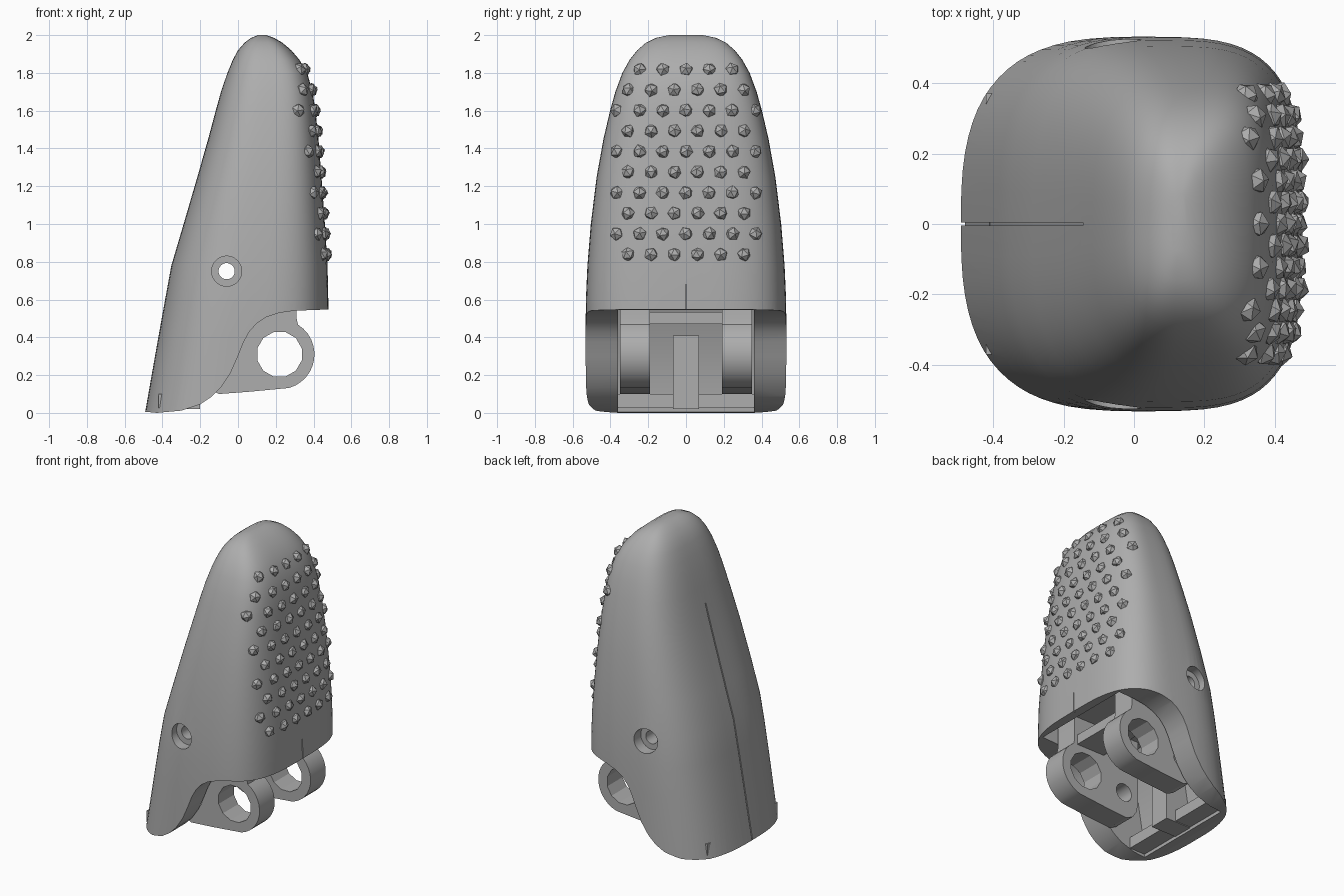
import bpy, bmesh, math, random
from mathutils import Matrix, Vector, Euler

random.seed(4)
cube = bpy.data.objects.get("Cube")
if cube:
    bpy.data.objects.remove(cube, do_unlink=True)

grey = bpy.data.materials.new("plain_grey")
grey.use_nodes = True
GREY = (0.42, 0.42, 0.42, 1)
grey.diffuse_color = GREY
grey.node_tree.nodes["Principled BSDF"].inputs["Base Color"].default_value = GREY


def make(name, bm):
    bmesh.ops.recalc_face_normals(bm, faces=bm.faces)
    me = bpy.data.meshes.new(name)
    bm.to_mesh(me)
    bm.free()
    me.materials.append(grey)
    ob = bpy.data.objects.new(name, me)
    bpy.context.collection.objects.link(ob)
    return ob


def prism(name, pts, y0, y1):
    """Extrude an x-z outline from y0 to y1."""
    bm = bmesh.new()
    a = [bm.verts.new((x, y0, z)) for x, z in pts]
    b = [bm.verts.new((x, y1, z)) for x, z in pts]
    n = len(pts)
    bm.faces.new(a)
    bm.faces.new(b[::-1])
    for i in range(n):
        bm.faces.new((a[i], a[(i + 1) % n], b[(i + 1) % n], b[i]))
    return make(name, bm)


def box(name, x0, x1, y0, y1, z0, z1):
    return prism(name, [(x0, z0), (x1, z0), (x1, z1), (x0, z1)], y0, y1)


def disc(x, z, r, n):
    return [(x + r * math.cos(2 * math.pi * (i + .5) / n),
             z + r * math.sin(2 * math.pi * (i + .5) / n)) for i in range(n)]


def cut(target, cutter):
    """Subtract the cutter and discard it."""
    mod = target.modifiers.new("cut", 'BOOLEAN')
    mod.operation = 'DIFFERENCE'
    mod.solver = 'EXACT'
    mod.object = cutter
    bpy.context.view_layer.objects.active = target
    bpy.ops.object.modifier_apply(modifier=mod.name)
    bpy.data.objects.remove(cutter, do_unlink=True)


def smooth(ob, angle=35):
    bpy.ops.object.select_all(action='DESELECT')
    ob.select_set(True)
    bpy.context.view_layer.objects.active = ob
    bpy.ops.object.shade_smooth_by_angle(angle=math.radians(angle))


# Fingertip sections: height, back x, front x, half width
SECTIONS = [
    (-.10, -.51, .48, .53), (.40, -.422, .48, .532), (.60, -.386, .478, .53),
    (.78, -.353, .474, .522), (1.0, -.288, .46, .504), (1.25, -.215, .442, .473),
    (1.45, -.158, .426, .437), (1.6, -.118, .41, .402), (1.7, -.09, .395, .374),
    (1.8, -.056, .366, .337), (1.87, -.027, .325, .298), (1.92, .0, .282, .258),
    (1.96, .035, .235, .212), (1.985, .068, .192, .16), (2.0, .105, .15, .09)]
N_BACK, N_FRONT = 2.8, 3.4


def section(z):
    for lo, hi in zip(SECTIONS, SECTIONS[1:]):
        if z <= hi[0]:
            t = (z - lo[0]) / (hi[0] - lo[0])
            return [p + (q - p) * t for p, q in zip(lo[1:], hi[1:])]
    return SECTIONS[-1][1:]


def front_x(y, z):
    xl, xr, h = section(z)
    return (xl + xr) / 2 + (xr - xl) / 2 * max(0, 1 - abs(y / h) ** N_FRONT) ** (1 / N_FRONT)


# Outer body lofted through rounded-square sections
SEG = 72
bm = bmesh.new()
rings = []
for z, xl, xr, h in SECTIONS:
    ring = []
    for i in range(SEG):
        a = 2 * math.pi * i / SEG
        c, s = math.cos(a), math.sin(a)
        e = 2 / (N_FRONT if c > 0 else N_BACK)
        x = (xl + xr) / 2 + (xr - xl) / 2 * math.copysign(abs(c) ** e, c)
        ring.append(bm.verts.new((x, h * math.copysign(abs(s) ** e, s), z)))
    rings.append(ring)
for a, b in zip(rings, rings[1:]):
    for i in range(SEG):
        j = (i + 1) % SEG
        bm.faces.new((a[i], a[j], b[j], b[i]))
bm.faces.new(rings[0][::-1])
bm.faces.new(rings[-1])
body = make("fingertip_body", bm)

# Curved underside
cut(body, prism("underside_cutter", [
    (-.7, .01), (-.49, .006), (-.43, 0), (-.3, .012), (-.2, .045), (-.14, .085), (-.09, .135),
    (-.04, .21), (0, .3), (.03, .375), (.06, .43), (.1, .475), (.15, .507),
    (.22, .53), (.3, .541), (.7, .556), (.7, -.4), (-.7, -.4)], -.8, .8))

# Hinge cavity
cut(body, prism("cavity_cutter", [
    (-.40, -.2), (-.38, .1), (-.3, .58), (-.24, .66), (.36, .66), (.42, .6), (.42, -.2)],
    -.36, .36))

# Cross pin hole with counterbores
cut(body, prism("pin_cutter", disc(-.06, .75, .043, 20), -.8, .8))
for s in (-1, 1):
    cut(body, prism("counterbore_cutter", disc(-.06, .75, .08, 28), *sorted((s * .45, s * .8))))

# Back seam and short front seam
back = [(x, z) for z, x, _, _ in SECTIONS if z < 1.5] + [(-.145, 1.5)]
cut(body, prism("seam_cutter", [(x + .012, z) for x, z in back]
                + [(x - .1, z) for x, z in back[::-1]], -.004, .004))
cut(body, box("seam_cutter", .466, .6, -.003, .003, .5, .68))
smooth(body, 32)

# Hinge lugs
EYE = (.22, .31)
outline = [(-.19, .7), (.31, .7), (.31, .5)]
outline += [(EYE[0] + .185 * math.cos(math.radians(a)), EYE[1] + .185 * math.sin(math.radians(a)))
            for a in range(58, -76, -11)]
outline += [(.06, .112), (-.1, .1), (-.15, .125), (-.18, .17), (-.19, .23)]
for side, s in (("left", 1), ("right", -1)):
    y0, y1 = sorted((s * .19, s * .35))
    lug = prism("hinge_lug_" + side, outline, y0, y1)
    cut(lug, prism("eye_cutter", disc(*EYE, .122, 12), -.8, .8))
    cut(lug, prism("small_eye_cutter", disc(-.08, .27, .06, 16), -.8, .8))
    smooth(lug, 25)
    # Raised ledge at the foot of the back wall
    box("foot_ledge_" + side, -.42, -.27, *sorted((s * .06, s * .37)), .025, .1)

# Bridge between lugs and central rib on the back wall
box("lug_bridge", .08, .29, -.2, .2, .47, .535)
box("centre_rib", -.41, -.2, -.07, .07, .02, .41)

# Faceted grip studs in staggered rows
bm = bmesh.new()
counts = [5, 6, 7, 6, 7, 6, 7, 6, 7, 6]
for row, n in enumerate(counts):
    z = 1.82 - row * .109
    for i in range(n):
        y = (i - (n - 1) / 2) * .123
        d = .004
        x = front_x(y, z)
        normal = Vector((1, -(front_x(y + d, z) - front_x(y - d, z)) / (2 * d),
                         -(front_x(y, z + d) - front_x(y, z - d)) / (2 * d))).normalized()
        turn = Euler([random.uniform(0, 6.28) for _ in range(3)]).to_matrix().to_4x4()
        place = Matrix.Translation(Vector((x, y, z)) - normal * .008)
        bmesh.ops.create_icosphere(bm, subdivisions=1, radius=.039, matrix=place @ turn)
make("grip_studs", bm)
